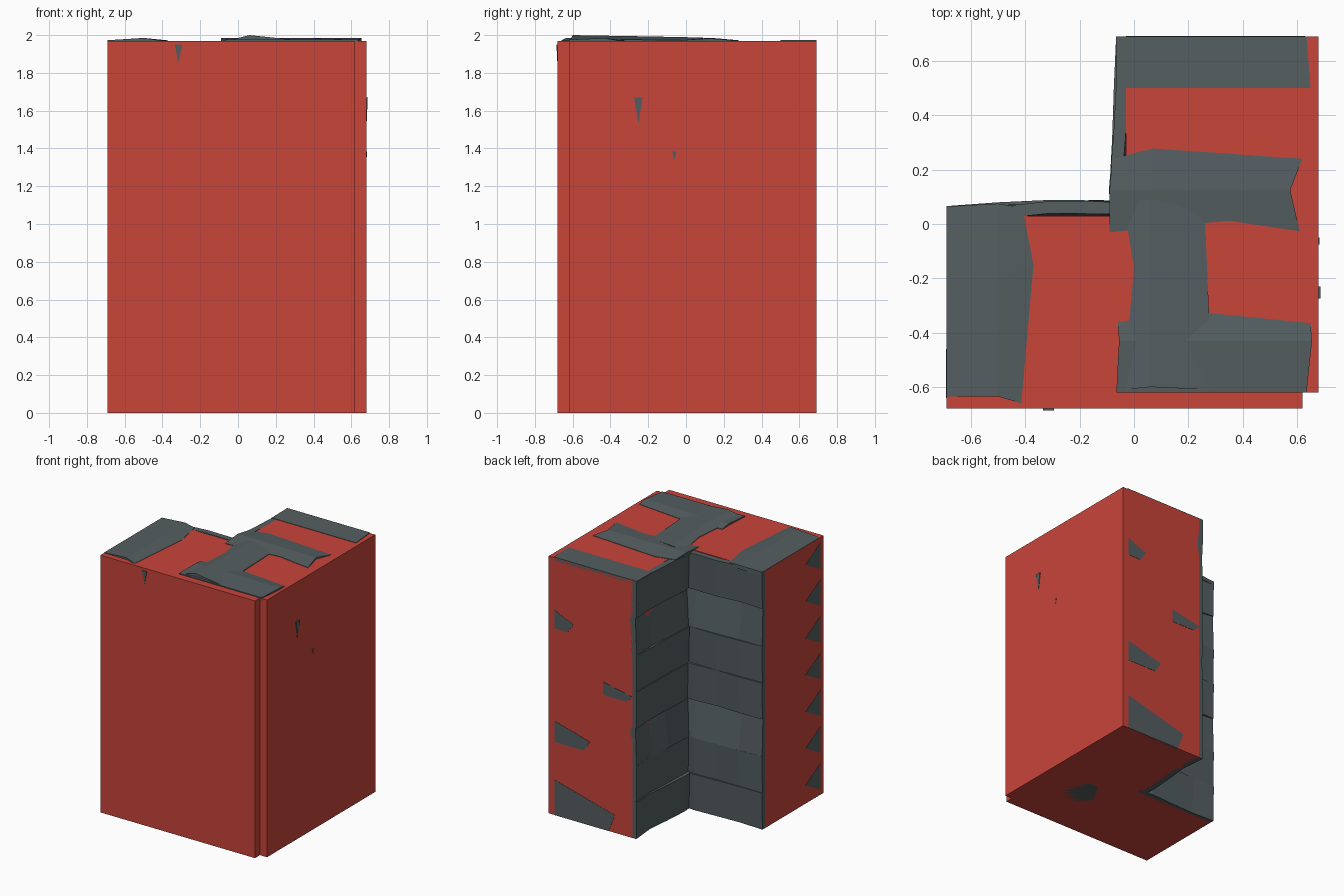
import bpy, bmesh, random
from mathutils import Vector

if "Cube" in bpy.data.objects:
    bpy.data.objects.remove(bpy.data.objects["Cube"])

random.seed(4)
TOP = 1.97
ROWS = 7


def material(name, rgb):
    m = bpy.data.materials.new(name)
    m.diffuse_color = (*rgb, 1)
    m.use_nodes = True
    m.node_tree.nodes["Principled BSDF"].inputs["Base Color"].default_value = m.diffuse_color
    return m


RED = material("red_core", (0.58, 0.058, 0.042))
STONE = material("stone_grey", (0.09, 0.113, 0.12))


def finish(name, bm, mat):
    bmesh.ops.recalc_face_normals(bm, faces=bm.faces)
    me = bpy.data.meshes.new(name)
    bm.to_mesh(me)
    bm.free()
    ob = bpy.data.objects.new(name, me)
    me.materials.append(mat)
    bpy.context.collection.objects.link(ob)


def box(name, lo, hi, mat):
    bm = bmesh.new()
    bmesh.ops.create_cube(bm, size=1)
    for v in bm.verts:
        v.co = Vector([lo[i] if v.co[i] < 0 else hi[i] for i in range(3)])
    finish(name, bm, mat)


def slab(name, pts, mat, push):
    """Polygon or grid-free outline extruded along push."""
    bm = bmesh.new()
    f = bm.faces.new([bm.verts.new(p) for p in pts])
    r = bmesh.ops.extrude_face_region(bm, geom=[f], use_keep_orig=True)
    bmesh.ops.translate(bm, vec=push, verts=[g for g in r["geom"] if isinstance(g, bmesh.types.BMVert)])
    finish(name, bm, mat)


def loft(name, lines, mat, push):
    """Surface through equally long point lines, thickened along push."""
    bm = bmesh.new()
    grid = [[bm.verts.new(p) for p in line] for line in lines]
    for a, b in zip(grid, grid[1:]):
        for i in range(len(a) - 1):
            bm.faces.new((a[i], a[i + 1], b[i + 1], b[i]))
    r = bmesh.ops.extrude_face_region(bm, geom=bm.faces[:], use_keep_orig=True)
    bmesh.ops.translate(bm, vec=push, verts=[g for g in r["geom"] if isinstance(g, bmesh.types.BMVert)])
    finish(name, bm, mat)


# Two overlapping core walls forming the L
box("front_core", (-0.69, -0.68, 0), (0.62, 0.03, TOP), RED)
box("side_core", (-0.03, -0.62, 0), (0.68, 0.69, TOP), RED)

# Stacked, uneven stone courses lining the inner corner
wave_a = [(-0.69, 0.065), (-0.5, 0.078), (-0.31, 0.088), (-0.12, 0.092), (0, 0.085)]
wave_b = [(0.69, -0.065), (0.5, -0.073), (0.32, -0.085), (0.12, -0.09), (0, -0.08)]
h = TOP / ROWS
for i in range(ROWS):
    leaning = i in (2, 5)
    lo, hi = i * h, (i + 1) * h
    for name, wave in (("front_course", wave_a), ("side_course", wave_b)):
        sign = 1 if wave is wave_a else -1
        lines = [[], []]
        for k, (t, d) in enumerate(wave):
            jit = 0 if k == 0 else random.uniform(-0.018, 0.0)
            back = 0.035 if leaning else -0.003
            for line, z, off in ((lines[0], lo, 0.0 if leaning else 0.012), (lines[1], hi, back)):
                dd = d + sign * (jit - (off if k else off * 0.3))
                line.append((t, dd, z) if sign == 1 else (dd, t, z))
        push = (0, -0.045, 0) if sign == 1 else (0.045, 0, 0)
        loft(f"{name}_{i + 1}", lines, STONE, push)

# Ridged stones breaking through the top
caps = {
    "left": [[(-0.69, -0.635, 1.973), (-0.69, -0.2, 1.973), (-0.69, 0.065, 1.973)],
             [(-0.5, -0.635, 1.985), (-0.5, -0.2, 1.985), (-0.5, 0.075, 1.982)],
             [(-0.415, -0.66, 1.972), (-0.37, -0.15, 1.972), (-0.41, 0.06, 1.972)]],
    "back": [[(-0.065, 0.69, 1.975), (0.3, 0.69, 1.975), (0.635, 0.69, 1.975)],
             [(-0.065, 0.5, 1.973), (0.3, 0.5, 1.973), (0.65, 0.5, 1.973)]],
    "cross": [[(-0.08, 0.24, 1.973), (0.07, 0.278, 1.973), (0.62, 0.24, 1.973)],
              [(-0.09, 0.125, 1.986), (0.07, 0.125, 1.986), (0.575, 0.125, 1.983)],
              [(-0.09, -0.03, 1.973), (0.35, 0.012, 1.973), (0.61, -0.027, 1.973)]],
    "middle": [[(-0.04, -0.61, 1.974), (0.0, -0.16, 1.974), (-0.04, 0.08, 1.974)],
               [(0.06, -0.6, 2.0), (0.06, -0.2, 1.993), (0.06, 0.09, 1.987)],
               [(0.28, -0.61, 1.977), (0.275, -0.3, 1.976), (0.26, 0.05, 1.973)]],
    "front": [[(-0.06, -0.36, 1.973), (0.25, -0.325, 1.973), (0.65, -0.365, 1.973)],
              [(-0.055, -0.43, 1.984), (0.22, -0.43, 1.986), (0.655, -0.43, 1.984)],
              [(-0.065, -0.62, 1.976), (0.25, -0.62, 1.976), (0.635, -0.62, 1.976)]],
}
for name, lines in caps.items():
    loft(f"{name}_top_stone", lines, STONE, (0, 0, -0.03))

# Stone ends flush with the left end wall
for i in range(ROWS):
    z = (i + 0.5) * h
    slab(f"left_stone_end_{i + 1}",
         [(-0.692, -0.46, z), (-0.692, -0.64, z - 0.1), (-0.692, -0.64, z + 0.1)], STONE, (0.02, 0, 0))

# Stone ends flush with the back end wall
for i, (x0, x1, z0, z1) in enumerate([(0.63, 0.47, 1.43, 1.57), (0.22, -0.03, 1.03, 1.13),
                                      (0.63, 0.33, 0.56, 0.72), (0.63, 0.12, 0.0, 0.27)]):
    slab(f"back_stone_end_{i + 1}", [(x0, 0.692, z0), (x0, 0.692, z1),
                                     (x1, 0.692, (z0 + z1) / 2), (x1 + 0.05, 0.692, z0)], STONE, (0, -0.02, 0))

# Stone undersides showing at the base
slab("right_underside", [(0.63, -0.58, 0), (0.0, -0.55, 0), (0.25, -0.1, 0), (0.6, -0.1, 0)], STONE, (0, 0, 0.01))
slab("left_underside", [(-0.12, -0.5, 0), (-0.2, 0.02, 0), (-0.45, -0.3, 0)], STONE, (0, 0, 0.01))

# Small stone tips poking through the outer walls
slab("front_tip", [(-0.335, -0.686, 1.95), (-0.295, -0.686, 1.95), (-0.315, -0.681, 1.85)], STONE, (0, 0.02, 0))
slab("right_tip", [(0.687, -0.275, 1.67), (0.687, -0.23, 1.67), (0.681, -0.252, 1.53)], STONE, (-0.02, 0, 0))
slab("right_small_tip", [(0.683, -0.075, 1.385), (0.683, -0.05, 1.385), (0.681, -0.06, 1.34)], STONE, (-0.02, 0, 0))
